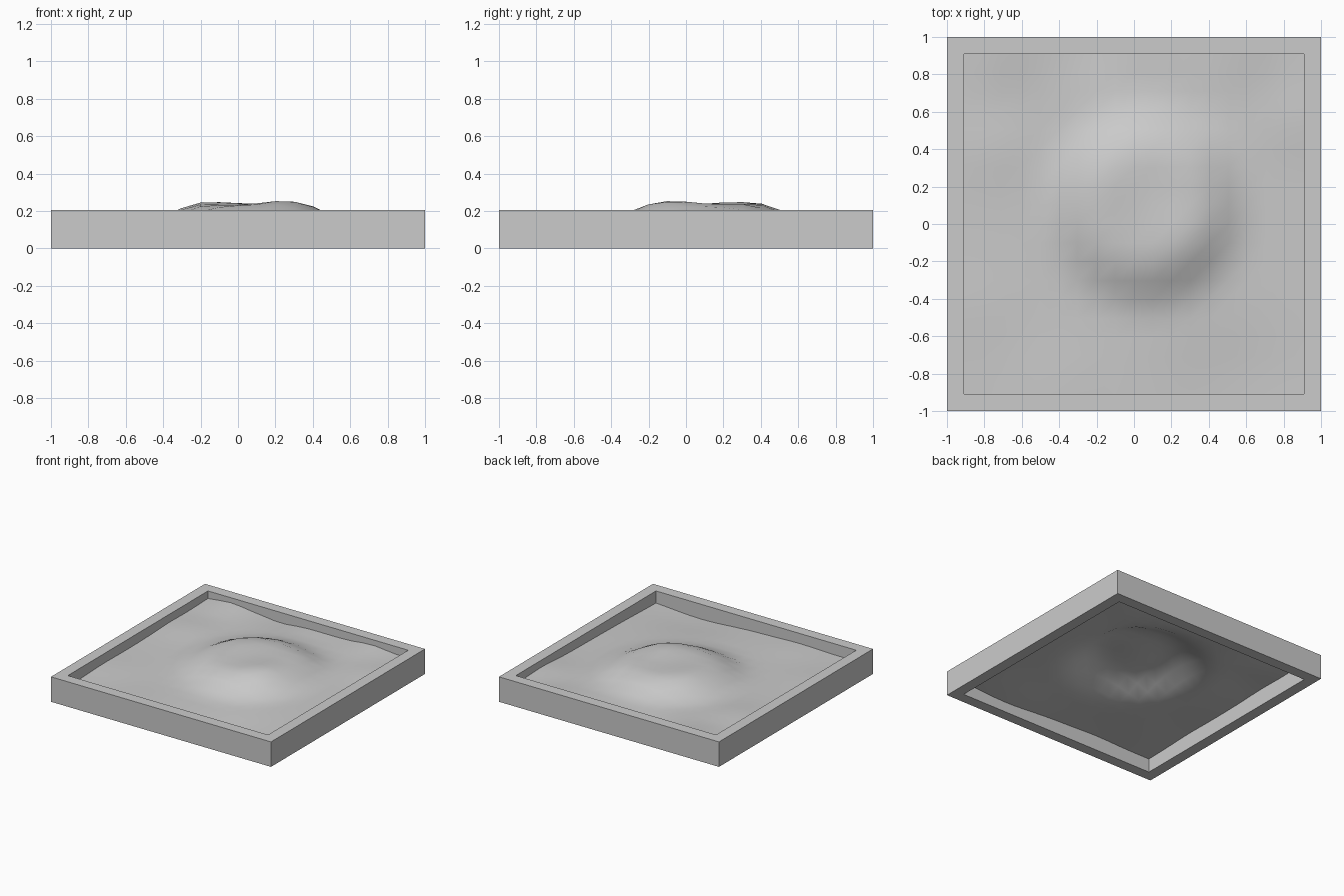
import bpy, bmesh, math

if "Cube" in bpy.data.objects:
    bpy.data.objects.remove(bpy.data.objects["Cube"])

INNER, H, N = 0.91, 0.205, 18


def add_object(name, bm):
    mesh = bpy.data.meshes.new(name)
    bm.to_mesh(mesh)
    bm.free()
    obj = bpy.data.objects.new(name, mesh)
    bpy.context.collection.objects.link(obj)
    return obj


# Square frame: four mitred sides, open at top and bottom
bm = bmesh.new()


def ring(r, z):
    return [bm.verts.new((sx * r, sy * r, z))
            for sx, sy in ((-1, -1), (1, -1), (1, 1), (-1, 1))]


loops = [ring(1, 0), ring(1, H), ring(INNER, H), ring(INNER, 0)]
for a, b in zip(loops, loops[1:] + loops[:1]):
    for i in range(4):
        j = (i + 1) % 4
        bm.faces.new((a[i], a[j], b[j], b[i]))
bmesh.ops.recalc_face_normals(bm, faces=bm.faces)
add_object("frame", bm)

# Gentle swells of the ground: x, y, radius, height
BUMPS = [
    (-0.70, 0.91, 0.16, 0.025), (-0.25, 0.91, 0.15, -0.020),
    (0.58, 0.91, 0.15, 0.022), (0.50, -0.91, 0.35, -0.030),
    (-0.40, -0.85, 0.20, 0.010), (-0.75, 0.40, 0.18, 0.015),
    (0.85, 0.55, 0.18, 0.015), (-0.85, -0.45, 0.20, 0.008),
    (0.25, -0.08, 0.16, 0.024), (-0.13, 0.25, 0.16, 0.012),
    (0.40, 0.40, 0.12, 0.012),
]


def height(x, y):
    z = 0.126 + 0.014 * y
    for bx, by, r, h in BUMPS:
        z += h * math.exp(-((x - bx) ** 2 + (y - by) ** 2) / r ** 2)
    # central flat-topped mound, steeper towards the front and right
    d = math.hypot((x - 0.06) / 0.58, (y - 0.10) / 0.60)
    t = min(max((1.0 - d) / 0.52, 0), 1)
    return z + 0.106 * t * t * (3 - 2 * t)


# Terrain sheet set inside the frame
bm = bmesh.new()
bmesh.ops.create_grid(bm, x_segments=N, y_segments=N, size=INNER)
for v in bm.verts:
    v.co.z = height(v.co.x, v.co.y)
for f in bm.faces:
    f.smooth = True
add_object("terrain", bm)
